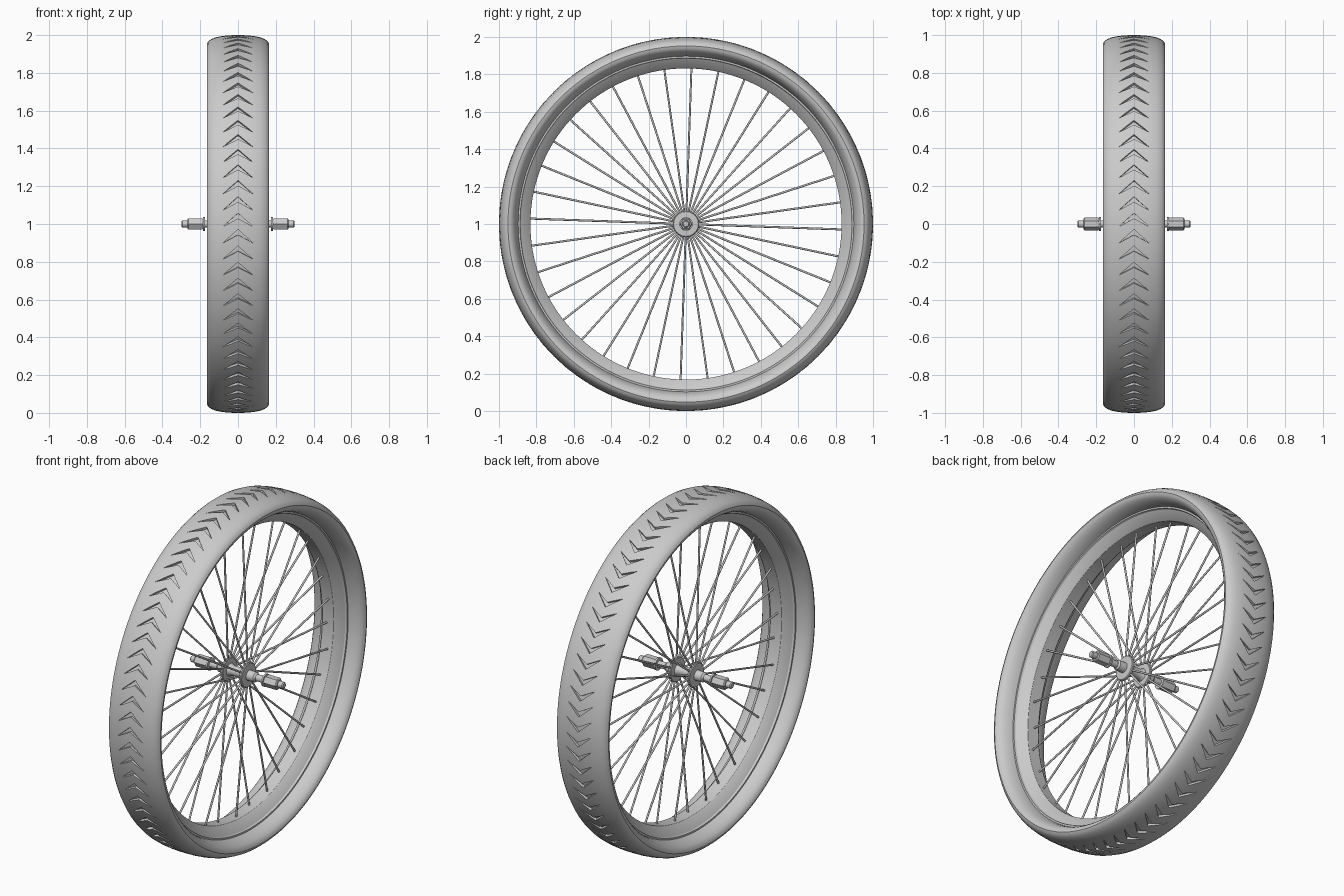
import bpy, bmesh
from math import pi, sin, cos, radians
from mathutils import Vector

if "Cube" in bpy.data.objects:
    bpy.data.objects.remove(bpy.data.objects["Cube"])

C = Vector((0, 0, 1))          # wheel centre; the axle runs along x


def polar(x, r, a):
    # a = 0 at the front, growing upwards and over the top
    return C + Vector((x, -r * cos(a), r * sin(a)))


def make(name, bm, smooth=30):
    bmesh.ops.recalc_face_normals(bm, faces=bm.faces)
    me = bpy.data.meshes.new(name)
    bm.to_mesh(me)
    bm.free()
    ob = bpy.data.objects.new(name, me)
    bpy.context.collection.objects.link(ob)
    if smooth:
        shade(ob, smooth)
    return ob


def shade(ob, angle):
    bpy.ops.object.select_all(action='DESELECT')
    ob.select_set(True)
    bpy.context.view_layer.objects.active = ob
    bpy.ops.object.shade_smooth_by_angle(angle=radians(angle))


def lathe(name, profile, segs, ring=False, smooth=30):
    # spin an (x, r) profile round the axle; ring closes the profile, otherwise ends are capped
    bm = bmesh.new()
    loops = [[bm.verts.new(polar(x, r, 2 * pi * i / segs)) for x, r in profile] for i in range(segs)]
    n = len(profile)
    for i in range(segs):
        a, b = loops[i], loops[(i + 1) % segs]
        for j in range(n if ring else n - 1):
            k = (j + 1) % n
            bm.faces.new((a[j], a[k], b[k], b[j]))
    if not ring:
        for j in (0, n - 1):
            bm.faces.new([l[j] for l in loops])
    return make(name, bm, smooth)


def mirrored(half):
    # full closed profile from its +x half (points on x = 0 are kept once)
    return half + [(-x, r) for x, r in reversed(half) if x > 0]


# tyre
tyre = lathe("tyre", mirrored([
    (0, 1.0), (0.045, 0.999), (0.085, 0.995), (0.12, 0.988), (0.145, 0.977), (0.159, 0.965),
    (0.165, 0.952), (0.162, 0.938), (0.152, 0.925), (0.135, 0.913), (0.11, 0.903),
    (0.08, 0.896), (0, 0.89)]), 144, ring=True)

# chevron tread grooves, tapering to their tips
bm = bmesh.new()
COUNT = 72
for i in range(COUNT):
    a = 2 * pi * (i + 0.25) / COUNT
    plan = [(0, 0.036), (0.08, -0.036), (0, 0.008), (-0.08, -0.036)]
    low = [bm.verts.new(polar(x, 0.986, a + t)) for x, t in plan]
    top = [bm.verts.new(polar(x, 1.02, a + t)) for x, t in plan]
    for ring in (low, top):
        bm.faces.new((ring[0], ring[1], ring[2]))
        bm.faces.new((ring[0], ring[2], ring[3]))
    for j in range(4):
        k = (j + 1) % 4
        bm.faces.new((low[j], low[k], top[k], top[j]))
cutter = make("tread_cutter", bm, smooth=0)
cutter.hide_render = True
mod = tyre.modifiers.new("tread", 'BOOLEAN')
mod.operation = 'DIFFERENCE'
mod.solver = 'EXACT'
mod.object = cutter
bpy.context.view_layer.objects.active = tyre
while tyre.modifiers[0] != mod:
    bpy.ops.object.modifier_move_up(modifier=mod.name)
bpy.ops.object.modifier_apply(modifier=mod.name)
bpy.data.objects.remove(cutter)
shade(tyre, 30)

# rim
lathe("rim", mirrored([(0.075, 0.908), (0.085, 0.903), (0.085, 0.888), (0.075, 0.884),
                       (0.042, 0.836), (0.036, 0.832)]), 128, ring=True)

# hub body with two flanges
half = [(0.072, 0.035), (0.07, 0.066), (0.066, 0.07), (0.056, 0.07), (0.052, 0.066), (0.05, 0.036), (0.03, 0.028)]
lathe("hub", half + [(-x, r) for x, r in reversed(half)], 40)

# axle
lathe("axle", [(-0.3, 0.014), (-0.295, 0.019), (0.295, 0.019), (0.3, 0.014)], 24)

# bearing cone, washer and hexagonal nut on each side
for s, side in ((1, "right"), (-1, "left")):
    lathe("bearing_cone_" + side, [(s * 0.07, 0.03), (s * 0.115, 0.028), (s * 0.125, 0.02)], 24)
    lathe("washer_" + side, [(s * 0.174, 0.036), (s * 0.184, 0.036)], 32)
    lathe("axle_nut_" + side, [(s * 0.184, 0.03), (s * 0.19, 0.034), (s * 0.262, 0.034), (s * 0.268, 0.028)],
          6, smooth=0)

# spokes, alternating between the flanges
bm = bmesh.new()
SPOKES = 36
for i in range(SPOKES):
    a = 2 * pi * i / SPOKES + radians(2)
    p = polar(0.06 * (1 if i % 2 else -1), 0.055, a)
    q = polar(0.008 * (1 if i % 2 else -1), 0.842, a)
    d = q - p
    m = d.to_track_quat('Z', 'Y').to_matrix().to_4x4()
    m.translation = (p + q) / 2
    bmesh.ops.create_cone(bm, cap_ends=True, segments=8, radius1=0.0055, radius2=0.0055,
                          depth=d.length, matrix=m)
make("spokes", bm, 50)
